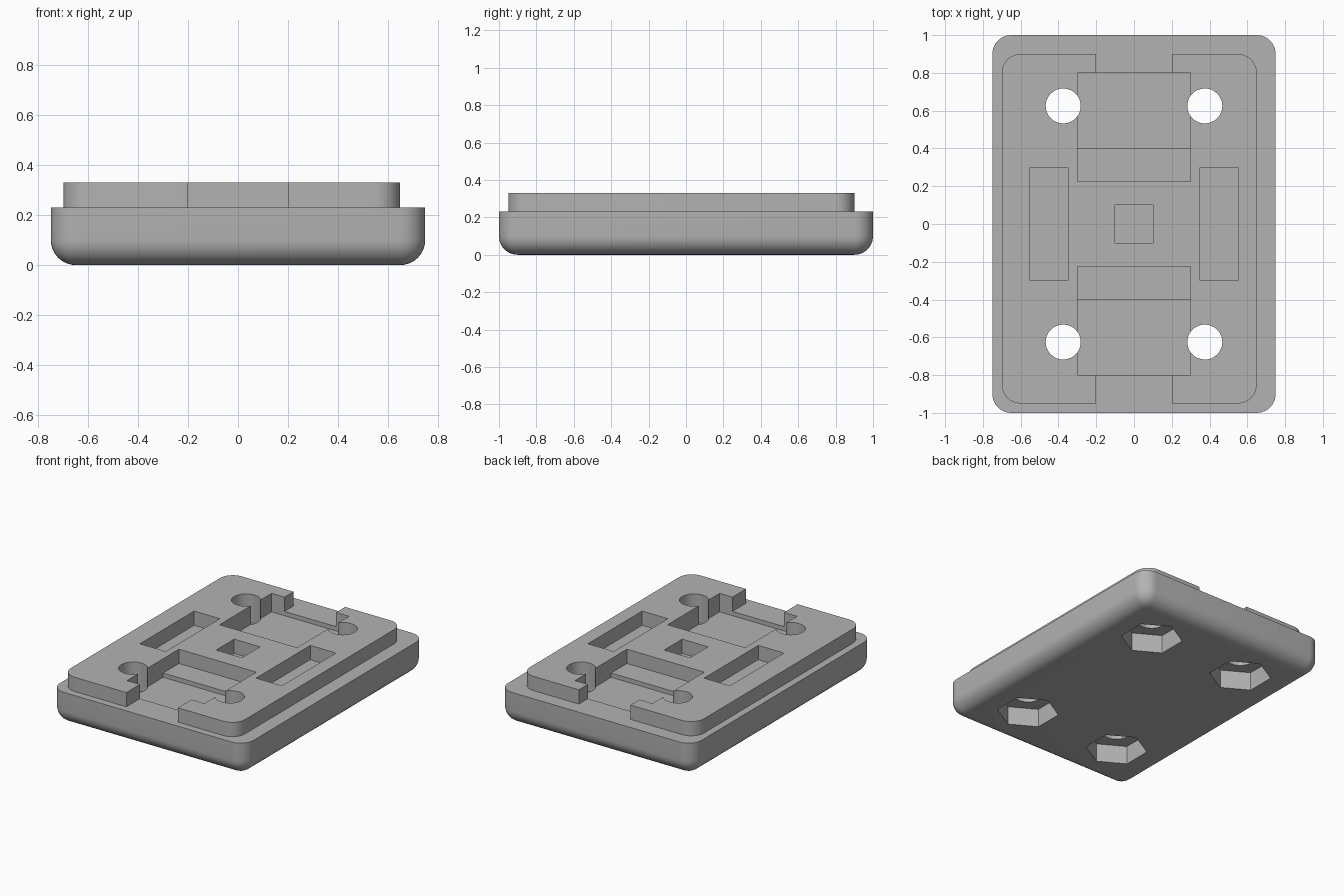
import bpy
import bmesh
from mathutils import Matrix

cube = bpy.data.objects.get("Cube")
if cube:
    bpy.data.objects.remove(cube, do_unlink=True)

grey = bpy.data.materials.new("mid grey")
grey.use_nodes = True
COLOUR = (0.45, 0.45, 0.45, 1)
grey.diffuse_color = COLOUR
grey.node_tree.nodes["Principled BSDF"].inputs["Base Color"].default_value = COLOUR

BASE_TOP, TOP, RADIUS = 0.23, 0.33, 0.1


def finish(name, bm):
    mesh = bpy.data.meshes.new(name)
    bm.to_mesh(mesh)
    bm.free()
    obj = bpy.data.objects.new(name, mesh)
    bpy.context.collection.objects.link(obj)
    mesh.materials.append(grey)
    return obj


def box(name, x, y, z, rounded=None):
    """Box from (min, max) ranges; rounded(edge) picks the edges to round."""
    bm = bmesh.new()
    bmesh.ops.create_cube(bm, size=1)
    for v in bm.verts:
        v.co = [r[0] if c < 0 else r[1] for c, r in zip(v.co, (x, y, z))]
    if rounded:
        edges = [e for e in bm.edges if rounded(e)]
        bmesh.ops.bevel(bm, geom=edges, offset=RADIUS, segments=10,
                        profile=0.5, affect='EDGES', clamp_overlap=False)
    return finish(name, bm)


def prism(name, x, y, z, radius, sides, turn=0.0):
    bm = bmesh.new()
    place = Matrix.Translation((x, y, (z[0] + z[1]) / 2)) @ Matrix.Rotation(turn, 4, 'Z')
    bmesh.ops.create_cone(bm, cap_ends=True, segments=sides, radius1=radius,
                          radius2=radius, depth=z[1] - z[0], matrix=place)
    return finish(name, bm)


def combine(target, other, operation):
    """Apply one boolean and remove the helper."""
    mod = target.modifiers.new("shape", 'BOOLEAN')
    mod.operation, mod.solver, mod.object = operation, 'EXACT', other
    bpy.context.view_layer.objects.active = target
    bpy.context.view_layer.update()
    bpy.ops.object.modifier_apply(modifier=mod.name)
    bpy.data.objects.remove(other, do_unlink=True)


def vertical(e):
    a, b = e.verts
    return abs(a.co.z - b.co.z) > 0.01


def vertical_or_bottom(e):
    return vertical(e) or all(v.co.z < 0.01 for v in e.verts)


# Main slab with round corners and underside, and the off-centre raised plate
body = box("body", (-0.75, 0.75), (-1, 1), (0, BASE_TOP), vertical_or_bottom)
plate = box("raised_plate", (-0.7, 0.65), (-0.95, 0.9), (BASE_TOP, TOP), vertical)

# Openings through the plate: centre square, side pockets, end pockets, end slots
cut = (BASE_TOP - 0.1, TOP + 0.1)
combine(plate, box("square_cutter", (-0.1, 0.1), (-0.1, 0.1), cut), 'DIFFERENCE')
for s in (-1, 1):
    side = sorted((s * 0.35, s * 0.55))
    pocket = sorted((s * 0.225, s * 0.8))
    slot = sorted((s * 0.7, s * 1.1))
    well = sorted((s * 0.4, s * 0.8))
    combine(plate, box("side_cutter", side, (-0.3, 0.3), cut), 'DIFFERENCE')
    combine(plate, box("pocket_cutter", (-0.3, 0.3), pocket, cut), 'DIFFERENCE')
    combine(plate, box("slot_cutter", (-0.2, 0.2), slot, cut), 'DIFFERENCE')
    # Shallow well sunk into the slab
    combine(body, box("well_cutter", (-0.3, 0.3), well, (0.2, TOP)), 'DIFFERENCE')

# Screw holes with hexagonal nut recesses underneath
for x in (-0.375, 0.375):
    for y in (-0.625, 0.625):
        for part in (plate, body):
            combine(part, prism("hole_cutter", x, y, (-0.1, 0.5), 0.0925, 48), 'DIFFERENCE')
        combine(body, prism("nut_cutter", x, y, (-0.1, 0.13), 0.2, 6), 'DIFFERENCE')

combine(body, plate, 'UNION')

bpy.ops.object.select_all(action='DESELECT')
body.select_set(True)
bpy.context.view_layer.objects.active = body
bpy.ops.object.shade_smooth_by_angle(angle=0.52)
